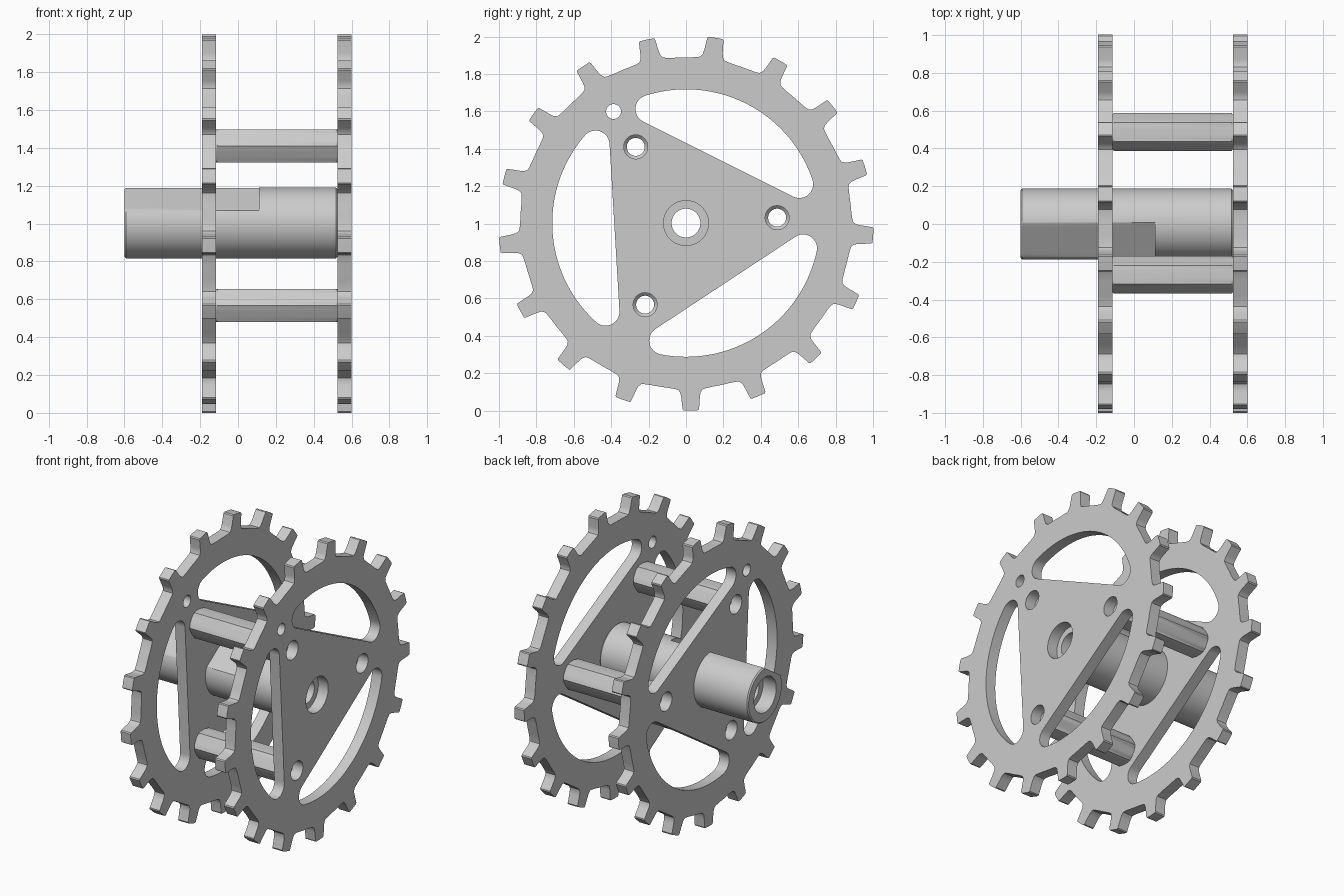
import bpy, bmesh
from math import sin, cos, pi, radians, sqrt, atan2
from mathutils import Matrix, Vector

cube = bpy.data.objects.get("Cube")
if cube:
    bpy.data.objects.remove(cube)

steel = bpy.data.materials.new("steel_grey")
steel.use_nodes = True
steel.diffuse_color = (0.6, 0.6, 0.6, 1)
steel.node_tree.nodes["Principled BSDF"].inputs["Base Color"].default_value = (0.6, 0.6, 0.6, 1)

AXIS_Z = 1.003            # height of the axle
TURN = radians(3.4)       # rotation of the three-fold pattern
THIRD = 2 * pi / 3
BOLT_R = 0.488
# maps profile (u, v, depth) to world (y, z, x)
TO_WORLD = Matrix(((0, 0, 1, 0), (1, 0, 0, 0), (0, 1, 0, AXIS_Z), (0, 0, 0, 1)))


def polar(r, a):
    return Vector((r * cos(a), r * sin(a)))


def arc(center, r, a0, a1, n):
    return [center + polar(r, a0 + (a1 - a0) * i / n) for i in range(n + 1)]


def circle(center, r, n=40):
    return arc(center, r, 0, 2 * pi, n)[:-1]


def finish(name, mesh):
    mesh.materials.clear()
    mesh.materials.append(steel)
    obj = bpy.data.objects.new(name, mesh)
    bpy.context.collection.objects.link(obj)
    bpy.ops.object.select_all(action='DESELECT')
    obj.select_set(True)
    bpy.context.view_layer.objects.active = obj
    bpy.ops.object.shade_smooth_by_angle(angle=radians(30))
    return obj


def sprocket_outline(teeth=17, root=0.886, tip=1.003):
    # one flank from root fillet to tip, as (half width, radius)
    flank = [(0.08, root), (0.064, 0.892), (0.054, 0.908), (0.05, 0.93),
             (0.044, 0.995), (0.038, 1.002)]
    tooth = [(-w, r) for w, r in flank] + [(0, tip)] + [(w, r) for w, r in reversed(flank)]
    pitch = 2 * pi / teeth
    edge = atan2(0.08, root)
    pts = []
    for i in range(teeth):
        a = radians(-88.5) + i * pitch
        out, side = polar(1, a), polar(1, a + pi / 2)
        pts += [out * r + side * w for w, r in tooth]
        # valley between teeth
        pts += arc(Vector((0, 0)), root, a + edge, a + pitch - edge, 4)[1:-1]
    return pts


def window(normal_angle, R=0.715, d=0.383, f=0.0746):
    # circular segment with rounded ends, chord at distance d
    t = sqrt((R - f) ** 2 - (d + f) ** 2)
    beta = atan2(t, d + f)
    low, high = Vector((d + f, -t)), Vector((d + f, t))
    pts = arc(Vector((0, 0)), R, -beta, beta, 40)
    pts += arc(high, f, beta, pi, 12)[1:]
    pts += arc(low, f, pi, 2 * pi - beta, 12)[:-1]
    turn = Matrix.Rotation(normal_angle, 2)
    return [turn @ p for p in pts]


def sprocket(name, x0, x1, bore):
    loops = [sprocket_outline(), circle(Vector((0, 0)), bore, 64),
             circle(polar(0.711, radians(123)), 0.04)]
    for i in range(3):
        loops.append(window(radians(63.4) + i * THIRD))
        loops.append(circle(polar(BOLT_R, TURN + i * THIRD), 0.064))
    curve = bpy.data.curves.new(name, 'CURVE')
    curve.dimensions, curve.fill_mode = '2D', 'BOTH'
    curve.extrude = (x1 - x0) / 2
    for loop in loops:
        spline = curve.splines.new('POLY')
        spline.points.add(len(loop) - 1)
        for point, p in zip(spline.points, loop):
            point.co = (p.x, p.y, 0, 1)
        spline.use_cyclic_u = True
    helper = bpy.data.objects.new(name + "_profile", curve)
    bpy.context.collection.objects.link(helper)
    graph = bpy.context.evaluated_depsgraph_get()
    mesh = bpy.data.meshes.new_from_object(helper.evaluated_get(graph))
    bpy.data.objects.remove(helper)
    mesh.transform(TO_WORLD @ Matrix.Translation((0, 0, (x0 + x1) / 2)))
    bm = bmesh.new()
    bm.from_mesh(mesh)
    bmesh.ops.remove_doubles(bm, verts=bm.verts, dist=1e-5)
    bmesh.ops.recalc_face_normals(bm, faces=bm.faces)
    bm.to_mesh(mesh)
    bm.free()
    mesh.name = name
    finish(name, mesh)


def turned(name, rings, center, segments, phase=0.0):
    # closed ring profile (x, radius, flats); flats = (distance, angles) trim the ring
    bm = bmesh.new()
    loops = []
    for x, limit, flats in rings:
        loop = []
        for i in range(segments):
            a = phase + 2 * pi * i / segments
            r = limit
            if flats:
                c = max(cos(a - f) for f in flats[1])
                if c > 0.01:
                    r = min(r, flats[0] / c)
            p = center + polar(r, a)
            loop.append(bm.verts.new((x, p.x, AXIS_Z + p.y)))
        loops.append(loop)
    for k, loop in enumerate(loops):
        nxt = loops[(k + 1) % len(loops)]
        for i in range(segments):
            j = (i + 1) % segments
            bm.faces.new((loop[i], loop[j], nxt[j], nxt[i]))
    bmesh.ops.remove_doubles(bm, verts=bm.verts, dist=1e-5)
    bmesh.ops.recalc_face_normals(bm, faces=bm.faces)
    mesh = bpy.data.meshes.new(name)
    bm.to_mesh(mesh)
    bm.free()
    finish(name, mesh)


# toothed plates
sprocket("inner_sprocket", -0.19, -0.115, 0.145)
sprocket("outer_sprocket", 0.525, 0.6, 0.12)

# hollow axle with one flat along its free end
flat_angle = TURN + THIRD
flat = (0.151, [flat_angle])
turned("axle_tube", [
    (-0.6, 0.12, None), (-0.6, 0.179, flat), (-0.592, 0.187, flat),
    (0.11, 0.187, flat), (0.11, 0.187, None), (0.517, 0.187, None),
    (0.525, 0.179, None), (0.525, 0.077, None), (-0.5, 0.077, None),
    (-0.5, 0.12, None)], Vector((0, 0)), 80, flat_angle)

# three hexagonal standoffs with chamfered ends and threaded bore
hexagon = (0.0866, [radians(30 + 60 * i) for i in range(6)])
a, b = -0.115, 0.525
for i, label in enumerate(("rear", "upper_front", "lower_front")):
    turned(label + "_standoff", [
        (a, 0.064, None), (a, 0.09, hexagon), (a + 0.008, 0.102, hexagon),
        (b - 0.008, 0.102, hexagon), (b, 0.09, hexagon), (b, 0.064, None),
        (b - 0.016, 0.048, None), (a + 0.016, 0.048, None)],
        polar(BOLT_R, TURN + i * THIRD), 48)
